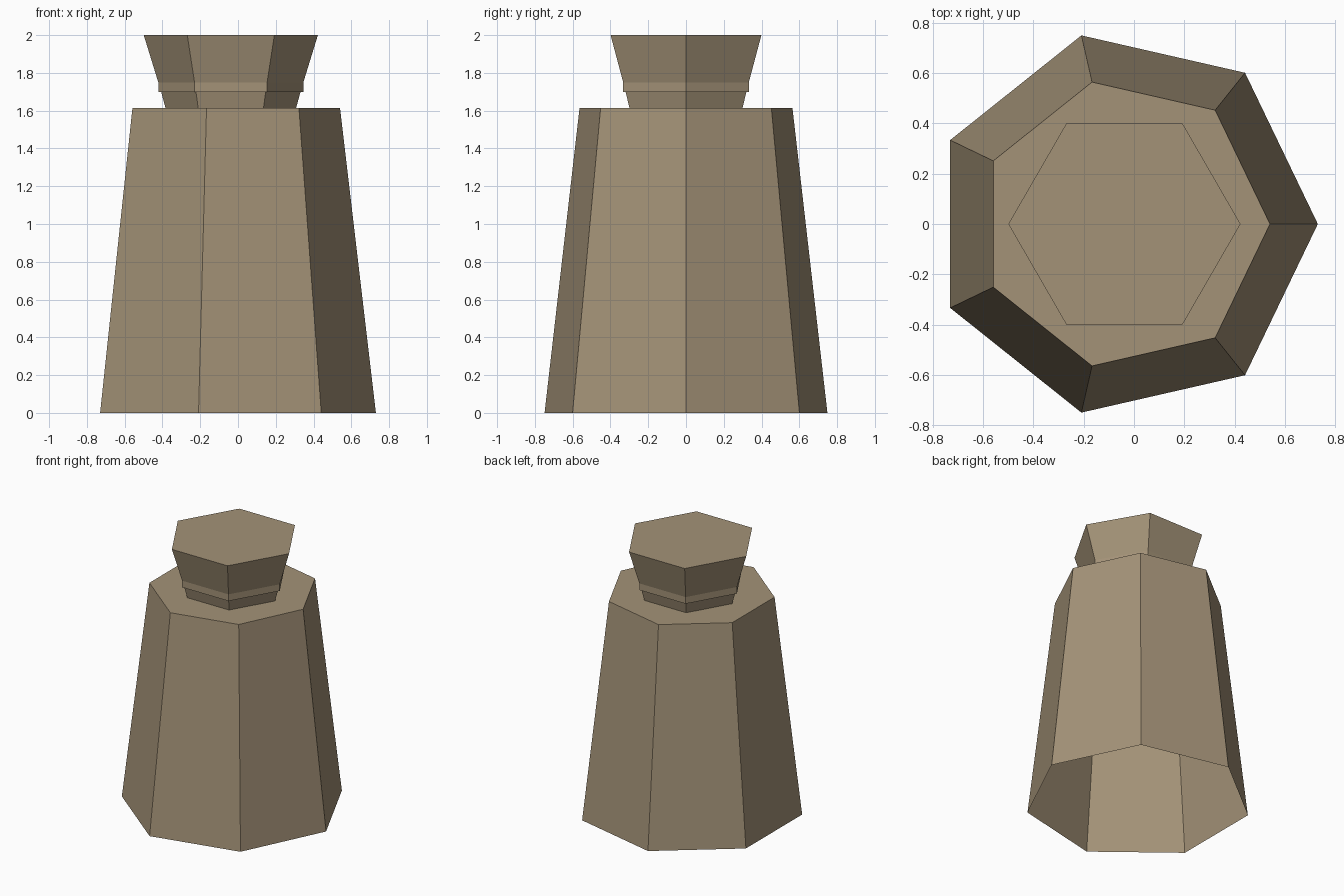
import bpy, bmesh
from math import cos, sin, tau

if "Cube" in bpy.data.objects:
    bpy.data.objects.remove(bpy.data.objects["Cube"])

CENTRE_X = -0.038

stone = bpy.data.materials.new("warm tan stone")
stone.use_nodes = True
colour = (0.37, 0.29, 0.187, 1)
stone.diffuse_color = colour
stone.node_tree.nodes["Principled BSDF"].inputs["Base Color"].default_value = colour


def lathe(name, sides, profile):
    """Flat-sided form from (radius, height) rings, open below and capped above."""
    bm = bmesh.new()
    rings = [[bm.verts.new((CENTRE_X + r * cos(tau * i / sides), r * sin(tau * i / sides), z))
              for i in range(sides)] for r, z in profile]
    for low, high in zip(rings, rings[1:]):
        for i in range(sides):
            j = (i + 1) % sides
            bm.faces.new((low[i], low[j], high[j], high[i]))
    bm.faces.new(rings[-1])
    mesh = bpy.data.meshes.new(name)
    bm.to_mesh(mesh)
    bm.free()
    mesh.materials.append(stone)
    obj = bpy.data.objects.new(name, mesh)
    bpy.context.collection.objects.link(obj)
    return obj


# Seven-sided tapered body, hollow from below
lathe("body", 7, [(0.768, 0), (0.578, 1.615)])

# Six-sided flared stopper with a small stepped collar
lathe("stopper", 6, [(0.346, 1.615), (0.369, 1.70), (0.384, 1.70), (0.384, 1.75), (0.461, 2.0)])
